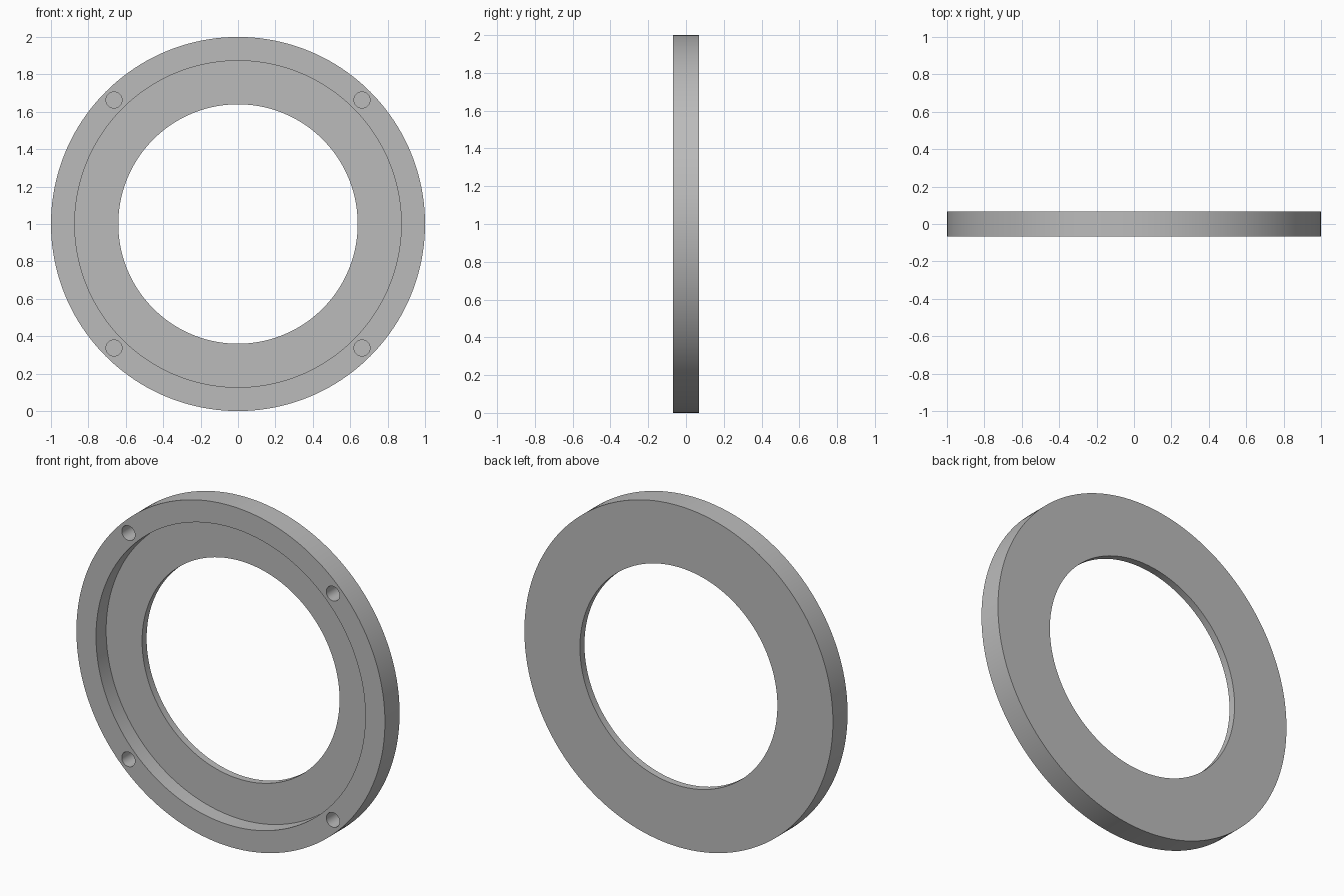
import bpy
import bmesh
from math import pi
from mathutils import Matrix, Vector

cube = bpy.data.objects.get("Cube")
if cube:
    bpy.data.objects.remove(cube, do_unlink=True)

OUTER, RECESS, BORE = 1.0, 0.873, 0.64
FRONT, FLOOR, BACK = -0.068, 0.026, 0.068
HOLE_POS, HOLE_R, HOLE_DEPTH = 0.663, 0.043, 0.1
CENTRE = Vector((0, 0, 1))

grey = bpy.data.materials.new("plain grey")
grey.use_nodes = True
colour = (0.5, 0.5, 0.5, 1)
grey.diffuse_color = colour
grey.node_tree.nodes["Principled BSDF"].inputs["Base Color"].default_value = colour


def add_object(name, bm):
    bmesh.ops.recalc_face_normals(bm, faces=bm.faces)
    mesh = bpy.data.meshes.new(name)
    bm.to_mesh(mesh)
    bm.free()
    mesh.materials.append(grey)
    obj = bpy.data.objects.new(name, mesh)
    bpy.context.collection.objects.link(obj)
    return obj


# Ring: stepped cross-section spun about the y axis
bm = bmesh.new()
profile = [(OUTER, FRONT), (OUTER, BACK), (BORE, BACK),
           (BORE, FLOOR), (RECESS, FLOOR), (RECESS, FRONT)]
verts = [bm.verts.new((r, y, 1)) for r, y in profile]
edges = [bm.edges.new((v, verts[i - 1])) for i, v in enumerate(verts)]
bmesh.ops.spin(bm, geom=verts + edges, cent=CENTRE, axis=(0, 1, 0),
               angle=2 * pi, steps=160, use_merge=True)
bmesh.ops.remove_doubles(bm, verts=bm.verts, dist=0.0001)
ring = add_object("flange_ring", bm)

# Cutter: four blind screw holes in the raised front rim
bm = bmesh.new()
for sx in (-1, 1):
    for sz in (-1, 1):
        place = Matrix.Translation(CENTRE + Vector((sx * HOLE_POS, FRONT, sz * HOLE_POS)))
        bmesh.ops.create_cone(bm, cap_ends=True, segments=40, radius1=HOLE_R,
                              radius2=HOLE_R, depth=2 * HOLE_DEPTH,
                              matrix=place @ Matrix.Rotation(pi / 2, 4, "X"))
cutter = add_object("screw_hole_cutter", bm)
cutter.hide_render = True

# Cut the holes, then drop the cutter
cut = ring.modifiers.new("screw holes", "BOOLEAN")
cut.object = cutter
cut.operation = "DIFFERENCE"
cut.solver = "EXACT"
bpy.ops.object.select_all(action="DESELECT")
ring.select_set(True)
bpy.context.view_layer.objects.active = ring
bpy.ops.object.modifier_apply(modifier=cut.name)
bpy.data.objects.remove(cutter, do_unlink=True)
bpy.ops.object.shade_smooth_by_angle(angle=pi / 6)
